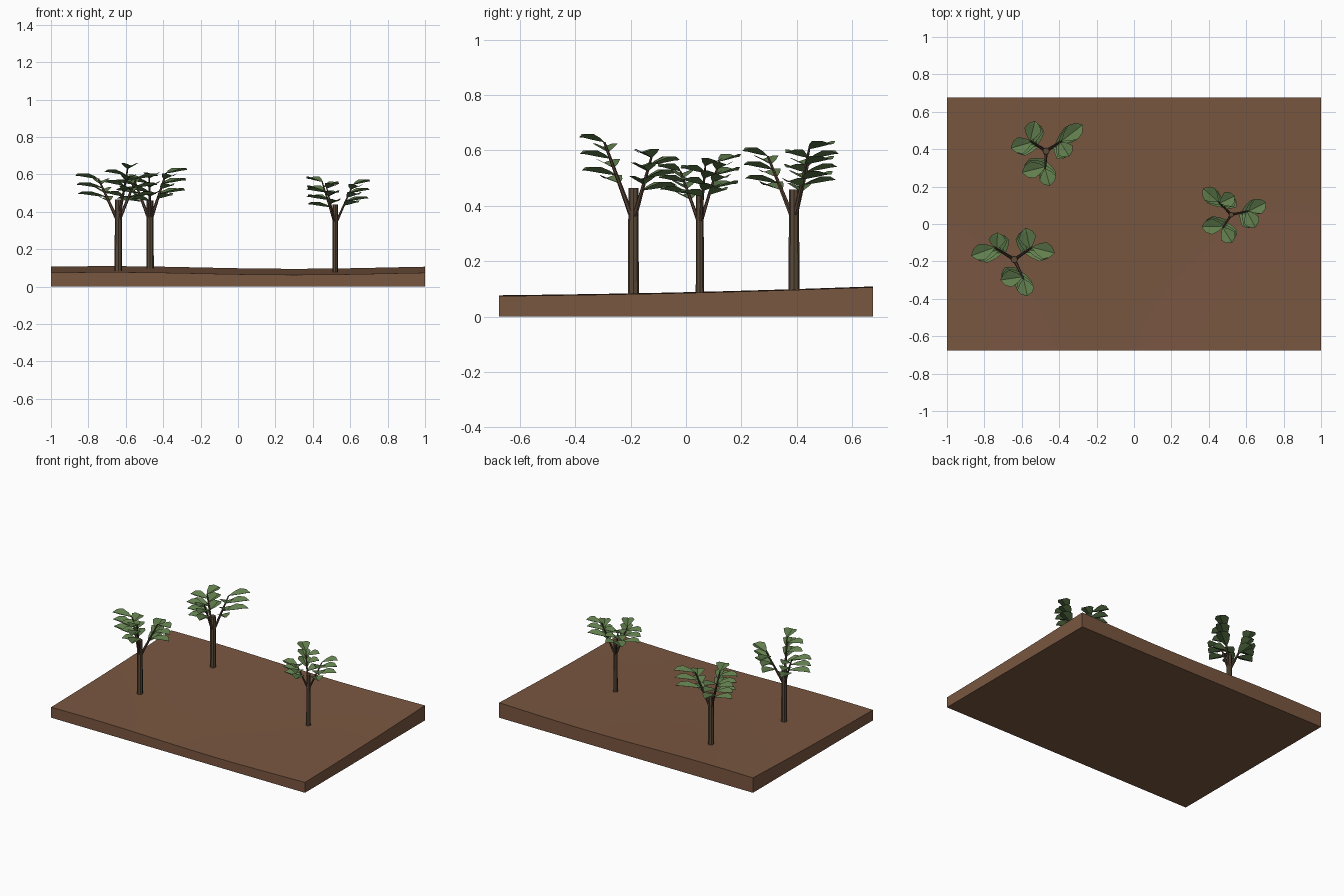
import bpy, bmesh, math
from mathutils import Vector

if "Cube" in bpy.data.objects:
    bpy.data.objects.remove(bpy.data.objects["Cube"])

def lin(c):
    c /= 255
    return c / 12.92 if c <= 0.04045 else ((c + 0.055) / 1.055) ** 2.4

def material(name, r, g, b):
    m = bpy.data.materials.new(name)
    m.diffuse_color = (lin(r), lin(g), lin(b), 1)
    m.use_nodes = True
    m.node_tree.nodes["Principled BSDF"].inputs["Base Color"].default_value = m.diffuse_color
    return m

SOIL = material("soil brown", 122, 87, 65)
BARK = material("bark brown", 91, 75, 57)
TWIG = material("branch brown", 88, 66, 54)
LEAF = material("leaf green", 98, 127, 78)

def make_object(name, bm, mat):
    me = bpy.data.meshes.new(name)
    bm.to_mesh(me)
    bm.free()
    me.materials.append(mat)
    ob = bpy.data.objects.new(name, me)
    bpy.context.collection.objects.link(ob)
    return ob

def ground_height(x, y):
    t = (y + 0.675) / 1.35
    return 0.07 + 0.032 * (t - 0.15 * math.sin(math.pi * t)) + 0.007 * math.cos(math.pi * (x + 0.7))

# Ground slab: gently wavy top, flat underside
bm = bmesh.new()
bmesh.ops.create_grid(bm, x_segments=20, y_segments=14, size=1)
for v in bm.verts:
    v.co.y *= 0.675
    v.co.z = ground_height(v.co.x, v.co.y)
rim = [e for e in bm.edges if e.is_boundary]
ext = bmesh.ops.extrude_edge_only(bm, edges=rim)["geom"]
for g in ext:
    if isinstance(g, bmesh.types.BMVert):
        g.co.z = 0
bottom = [e for e in bm.edges if e.is_boundary]
bmesh.ops.contextual_create(bm, geom=bottom)
bmesh.ops.recalc_face_normals(bm, faces=bm.faces)
ground = make_object("ground", bm, SOIL)
bpy.context.view_layer.objects.active = ground
ground.select_set(True)
bpy.ops.object.shade_smooth_by_angle(angle=math.radians(30))

def tube(bm, a, b, r1, r2, sides):
    """Capped tapered tube from a to b."""
    q = (b - a).to_track_quat('Z', 'Y')
    rings = []
    for p, r in ((a, r1), (b, r2)):
        rings.append([bm.verts.new(p + q @ Vector((r * math.cos(k * math.tau / sides),
                      r * math.sin(k * math.tau / sides), 0))) for k in range(sides)])
    for k in range(sides):
        n = (k + 1) % sides
        bm.faces.new((rings[0][k], rings[0][n], rings[1][n], rings[1][k]))
    bm.faces.new(rings[0][::-1])
    bm.faces.new(rings[1])

# Leaf stations: fraction of length, half width, midrib rise, edge lift
LEAF_PROFILE = [(0.0, 0.004, 0.0, 0.0), (0.25, 0.028, 0.004, 0.012), (0.55, 0.046, 0.010, 0.020),
                (0.82, 0.032, 0.016, 0.014), (1.0, 0.003, 0.018, 0.0)]

def leaf(bm, base, tip_xy, scale):
    """Cupped leaf running from base towards tip_xy."""
    run = Vector((tip_xy[0] - base.x, tip_xy[1] - base.y, 0))
    side = Vector((-run.y, run.x, 0)).normalized()
    rows = []
    for f, w, rise, lift in LEAF_PROFILE:
        c = base + run * f + Vector((0, 0, rise * scale))
        up = Vector((0, 0, lift * scale))
        rows.append([bm.verts.new(c + side * w * scale + up), bm.verts.new(c),
                     bm.verts.new(c - side * w * scale + up)])
    for a, b in zip(rows, rows[1:]):
        for k in range(2):
            bm.faces.new((a[k], a[k + 1], b[k + 1], b[k]))

# Trees: (x, y, trunk top, radius, fork height, branches)
# branch: end x, end y, end z, then tip of lower leaf stack, tip of upper leaf stack
TREES = {
    "left_front": (-0.64, -0.19, 0.465, 0.020, 0.345, [
        (-0.746, -0.125, 0.575, (-0.73, -0.045), (-0.87, -0.17)),
        (-0.545, -0.125, 0.575, (-0.58, -0.02), (-0.425, -0.155)),
        (-0.59, -0.295, 0.630, (-0.715, -0.30), (-0.57, -0.385))]),
    "left_back": (-0.47, 0.39, 0.46, 0.020, 0.345, [
        (-0.555, 0.445, 0.570, (-0.66, 0.405), (-0.53, 0.55)),
        (-0.385, 0.445, 0.605, (-0.345, 0.36), (-0.275, 0.53)),
        (-0.475, 0.295, 0.580, (-0.60, 0.275), (-0.45, 0.205))]),
    "right": (0.52, 0.05, 0.44, 0.015, 0.33, [
        (0.45, 0.12, 0.560, (0.54, 0.15), (0.37, 0.19)),
        (0.615, 0.07, 0.545, (0.65, -0.02), (0.705, 0.115)),
        (0.475, -0.02, 0.525, (0.36, -0.015), (0.525, -0.10))]),
}

for name, (x, y, top, rad, fork, branches) in TREES.items():
    # Trunk
    bm = bmesh.new()
    tube(bm, Vector((x, y, ground_height(x, y) - 0.015)), Vector((x, y, top)), rad, rad * 0.9, 8)
    make_object("trunk_" + name, bm, BARK)
    # Branches and their two alternating stacks of leaves
    wood, green = bmesh.new(), bmesh.new()
    start = Vector((x, y, fork))
    for ex, ey, ez, tip_a, tip_b in branches:
        end = Vector((ex, ey, ez))
        tube(wood, start, end, rad * 0.5, rad * 0.22, 6)
        for tip, levels in ((tip_a, (0.48, 0.68, 0.88)), (tip_b, (0.58, 0.79, 1.0))):
            for t in levels:
                base = start.lerp(end, t)
                reach = 0.84 + 0.16 * t
                tx = base.x + (tip[0] - base.x) * reach
                ty = base.y + (tip[1] - base.y) * reach
                leaf(green, base, (tx, ty), rad / 0.02 * 0.25 + 0.75)
    make_object("branches_" + name, wood, TWIG)
    make_object("leaves_" + name, green, LEAF)
